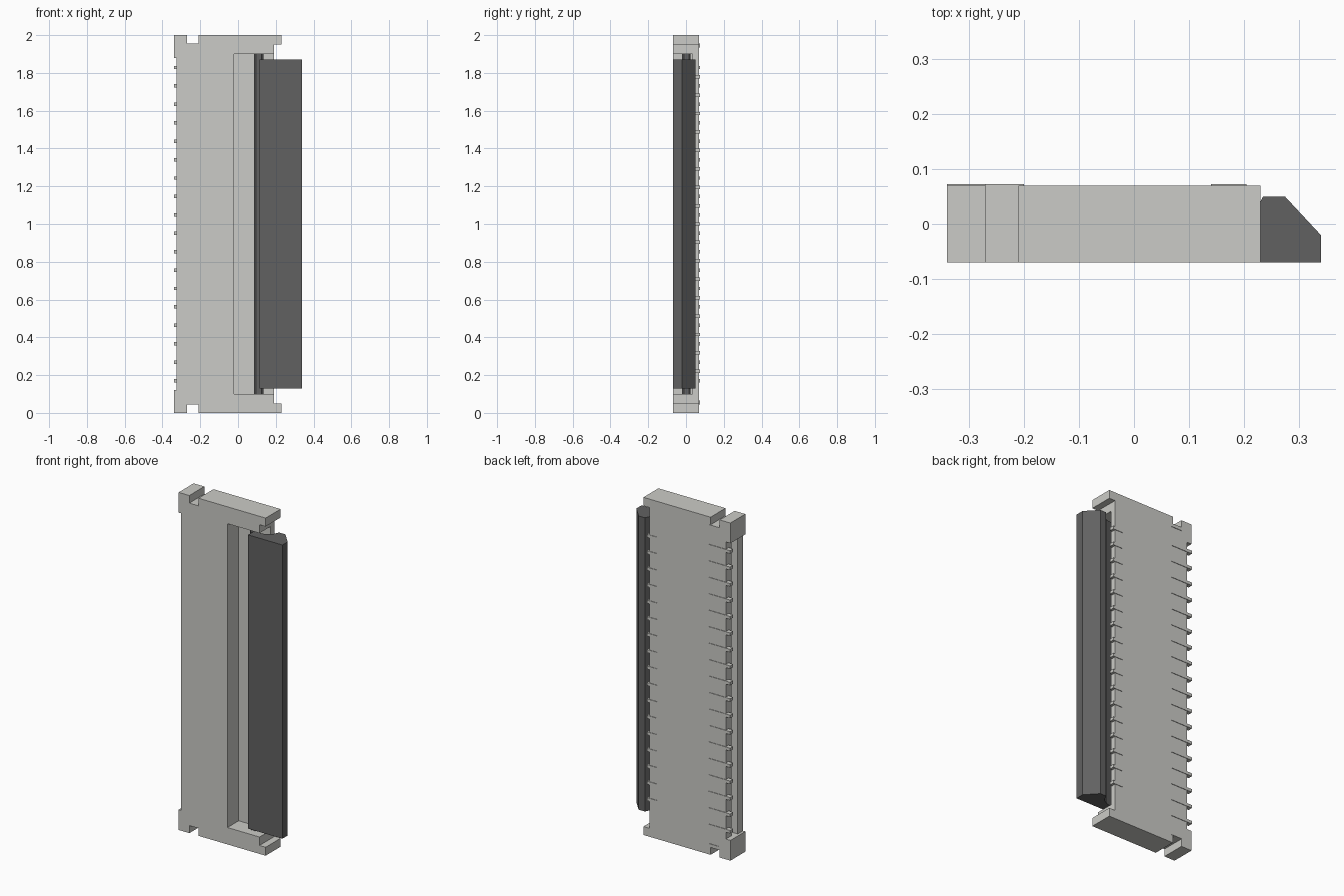
import bpy, bmesh

if "Cube" in bpy.data.objects:
    bpy.data.objects.remove(bpy.data.objects["Cube"])


def material(name, rgb):
    m = bpy.data.materials.new(name)
    m.diffuse_color = (*rgb, 1)
    m.use_nodes = True
    m.node_tree.nodes["Principled BSDF"].inputs["Base Color"].default_value = m.diffuse_color
    return m


def finish(name, bm, mat):
    bmesh.ops.recalc_face_normals(bm, faces=bm.faces)
    me = bpy.data.meshes.new(name)
    bm.to_mesh(me)
    bm.free()
    ob = bpy.data.objects.new(name, me)
    bpy.context.collection.objects.link(ob)
    if mat:
        me.materials.append(mat)
    return ob


def prism(name, points, direction, mat):
    """Extrude a closed polygon of 3D points along a direction."""
    bm = bmesh.new()
    face = bm.faces.new([bm.verts.new(p) for p in points])
    ext = bmesh.ops.extrude_face_region(bm, geom=[face])
    moved = [v for v in ext["geom"] if isinstance(v, bmesh.types.BMVert)]
    bmesh.ops.translate(bm, verts=moved, vec=direction)
    return finish(name, bm, mat)


def along_z(name, xy, z0, z1, mat=None):
    return prism(name, [(x, y, z0) for x, y in xy], (0, 0, z1 - z0), mat)


def rect(x0, x1, y0, y1):
    return [(x0, y0), (x1, y0), (x1, y1), (x0, y1)]


def cut(target, cutter):
    cutter.hide_render = True
    mod = target.modifiers.new("cut", "BOOLEAN")
    mod.operation = "DIFFERENCE"
    mod.solver = "EXACT"
    mod.object = cutter
    bpy.context.view_layer.objects.active = target
    bpy.ops.object.modifier_apply(modifier=mod.name)
    bpy.data.objects.remove(cutter)


shell = material("pale_plastic", (0.6, 0.6, 0.57))
dark = material("dark_plastic", (0.12, 0.12, 0.12))

# Housing: lower half of the front outline, mirrored about z = 1
half = [(-0.325, 0.12), (-0.34, 0.12), (-0.34, 0), (-0.27, 0), (-0.27, 0.045),
        (-0.21, 0.045), (-0.21, 0), (0.23, 0), (0.23, 0.05), (0.19, 0.05)]
outline = half + [(x, 2 - z) for x, z in reversed(half)]
housing = prism("housing", [(x, -0.07, z) for x, z in outline], (0, 0.14, 0), shell)

# Front pocket, left groove and trimmed rear left edge
cut(housing, along_z("pocket_cutter", rect(-0.02, 0.4, -0.2, 0.035), 0.1, 1.9))
cut(housing, along_z("groove_cutter", rect(-0.5, -0.27, -0.02, 0.015), 0.12, 1.88))
cut(housing, along_z("edge_cutter", rect(-0.5, -0.31, 0.01, 0.2), 0.12, 1.88))

# Hinged flap and its pivot bar
flap = [(0.115, -0.07), (0.34, -0.07), (0.34, -0.02), (0.275, 0.05),
        (0.235, 0.05), (0.215, 0.01), (0.18, -0.01), (0.115, -0.02)]
along_z("flap", flap, 0.13, 1.87, dark)
pivot = [(0.085, -0.01), (0.095, -0.02), (0.125, -0.02), (0.135, -0.01),
         (0.135, 0.015), (0.125, 0.025), (0.095, 0.025), (0.085, 0.015)]
along_z("pivot_bar", pivot, 0.1, 1.9, dark)


# Contact pins: two staggered rows let into the back face
def pin_row(name, x0, x1, start, count, pitch=0.0975, w=0.018):
    bm = bmesh.new()
    for i in range(count):
        cube = bmesh.ops.create_cube(bm, size=1)["verts"]
        bmesh.ops.scale(bm, verts=cube, vec=(x1 - x0, 0.028, w))
        bmesh.ops.translate(bm, verts=cube,
                            vec=((x0 + x1) / 2, 0.059, start + i * pitch))
    finish(name, bm, shell)


pin_row("left_pins", -0.34, -0.20, 0.171, 18)
pin_row("right_pins", 0.14, 0.205, 0.22, 17)

# Solder tabs beside the end notches
pin_row("solder_tabs", -0.27, -0.20, 0.055, 2, pitch=1.89, w=0.02)
